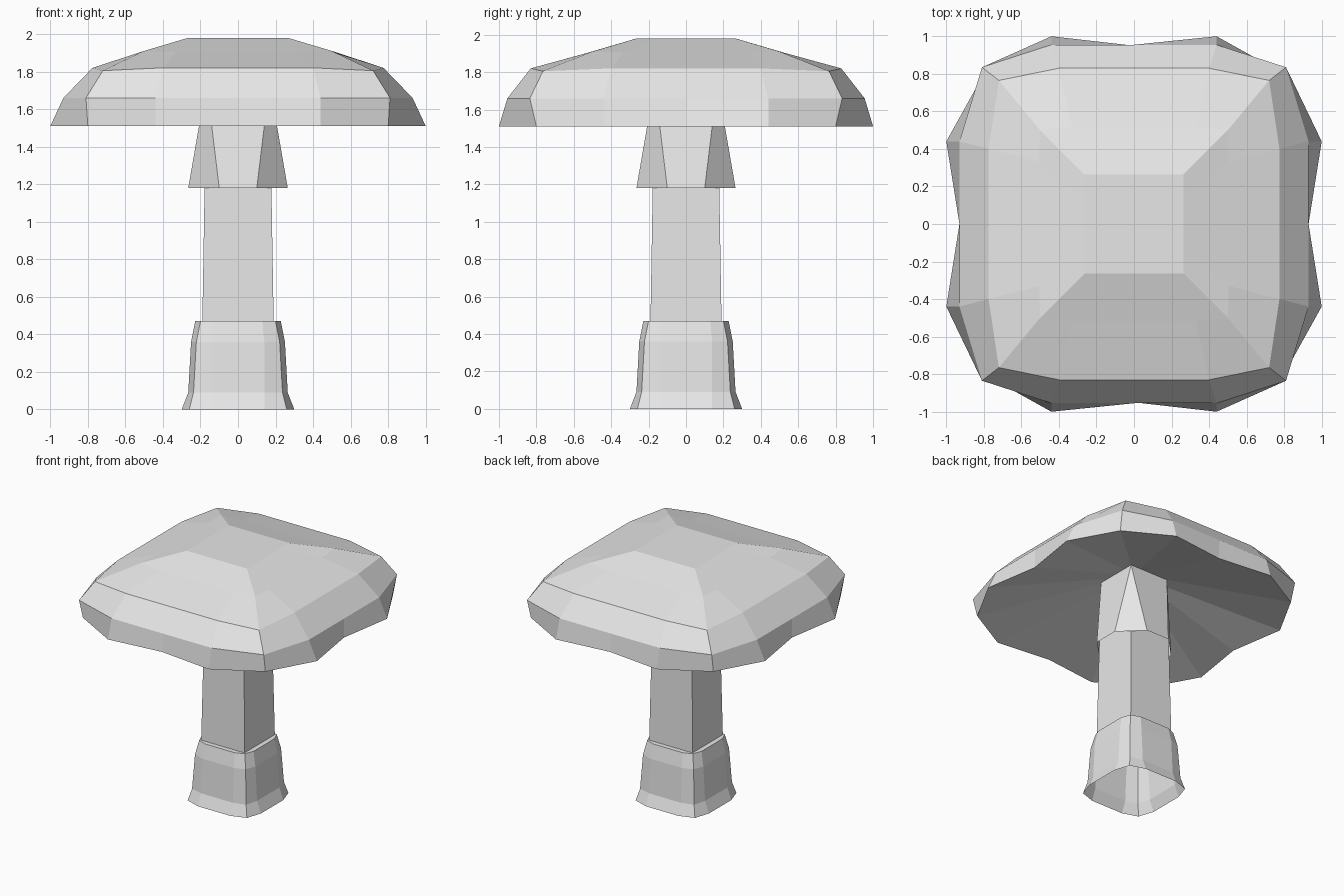
import bpy
import bmesh

if "Cube" in bpy.data.objects:
    bpy.data.objects.remove(bpy.data.objects["Cube"])

grey = bpy.data.materials.new("light_grey")
grey.diffuse_color = (0.8, 0.8, 0.8, 1.0)
grey.use_nodes = True
grey.node_tree.nodes["Principled BSDF"].inputs["Base Color"].default_value = grey.diffuse_color


def ring(z, side, along, corner, mid=None, corner_z=None):
    """16-point rounded square: side = (x, y) half widths, along = where each
    side turns towards its corner, mid = half widths at the side centres."""
    sx, sy = side
    mx, my = mid or side
    cx, cy = corner
    cz = z if corner_z is None else corner_z
    q1 = [(mx, 0, z), (sx, along, z), (cx, cy, cz), (along, sy, z)]
    q2 = [(0, my, z), (-along, sy, z), (-cx, cy, cz), (-sx, along, z)]
    return q1 + q2 + [(-x, -y, h) for x, y, h in q1 + q2]


def square(z, w):
    return ring(z, (w, w), w / 2, (w, w))


def loft(name, rings, close_top=False):
    """Skin rings from bottom (or inside) to top."""
    bm = bmesh.new()
    loops = [[bm.verts.new(p) for p in r] for r in rings]
    for low, high in zip(loops, loops[1:]):
        for i in range(16):
            j = (i + 1) % 16
            bm.faces.new((low[i], low[j], high[j], high[i]))
    if close_top:
        bm.faces.new(loops[-1])
    bmesh.ops.remove_doubles(bm, verts=bm.verts[:], dist=0.0005)
    bmesh.ops.dissolve_degenerate(bm, edges=bm.edges[:], dist=0.0005)
    mesh = bpy.data.meshes.new(name)
    bm.to_mesh(mesh)
    bm.free()
    mesh.materials.append(grey)
    obj = bpy.data.objects.new(name, mesh)
    bpy.context.collection.objects.link(obj)
    return obj


# Cap: hollow underside, wavy rim, rounded shoulder, flat crown
loft("mushroom_cap", [
    square(1.74, 0.168),
    ring(1.51, (1.0, 1.0), 0.44, (0.80, 0.80), mid=(0.93, 0.95)),
    ring(1.66, (0.93, 0.955), 0.44, (0.81, 0.835)),
    ring(1.82, (0.775, 0.83), 0.40, (0.72, 0.765), corner_z=1.805),
    ring(1.905, (0.505, 0.52), 0.33, (0.50, 0.50), corner_z=1.91),
    square(1.98, 0.265),
], close_top=True)

# Skirt: eight-sided flared collar that narrows to a square under the cap
loft("stem_skirt", [
    ring(1.18, (0.265, 0.265), 0.10, (0.1825, 0.1825)),
    ring(1.74, (0.168, 0.168), 0.168, (0.168, 0.168)),
])

# Stem: slightly tapered square column
loft("stem", [square(0.47, 0.19), square(1.18, 0.178), square(1.74, 0.165)])

# Base: flared foot, open below, with a small ledge meeting the stem
loft("stem_base", [
    ring(0.0, (0.30, 0.30), 0.14, (0.26, 0.26)),
    ring(0.09, (0.265, 0.265), 0.14, (0.237, 0.237)),
    ring(0.36, (0.25, 0.25), 0.14, (0.222, 0.222)),
    ring(0.47, (0.228, 0.228), 0.13, (0.20, 0.20)),
    square(0.47, 0.19),
])
